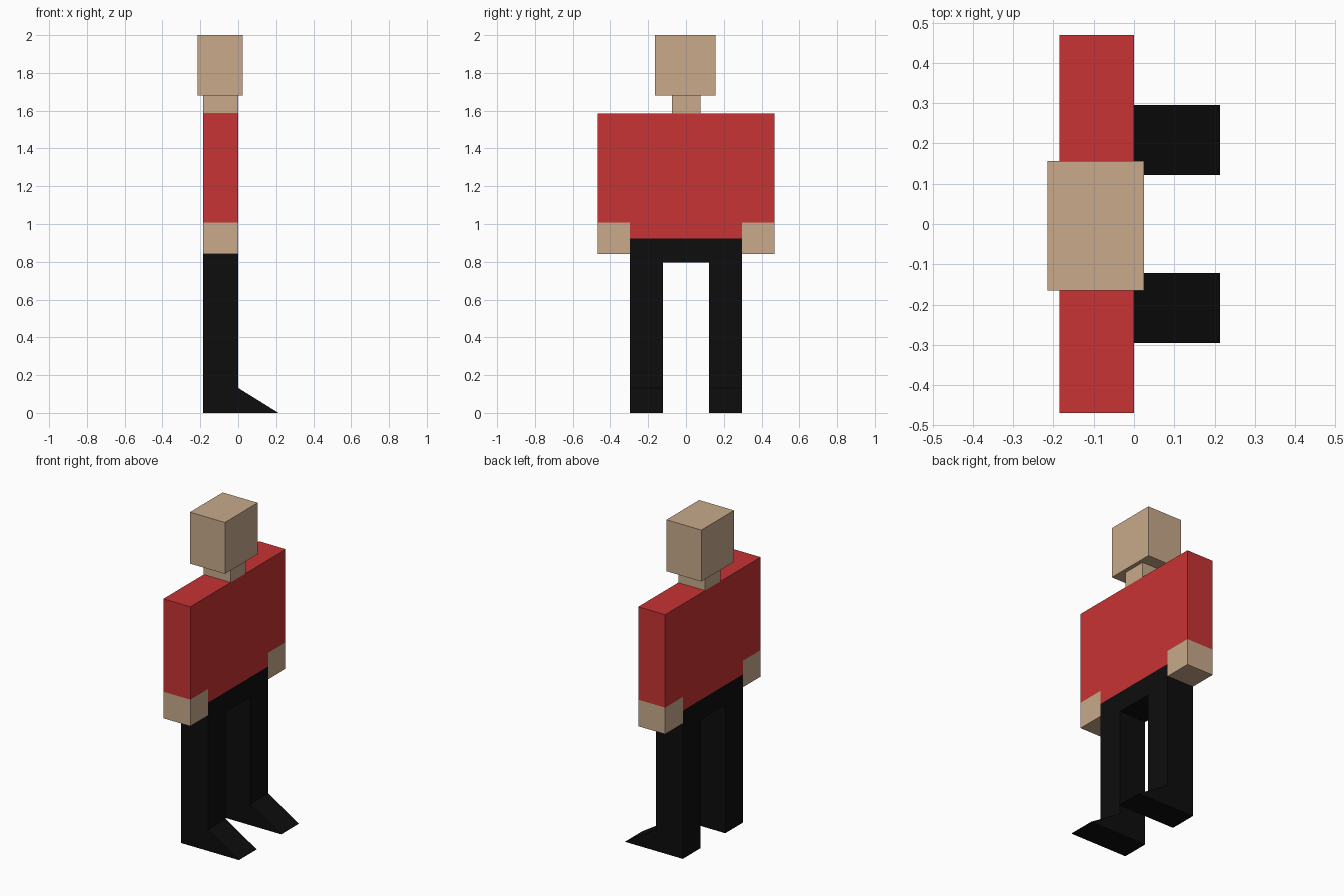
import bpy, bmesh

if "Cube" in bpy.data.objects:
    bpy.data.objects.remove(bpy.data.objects["Cube"])

BACK, FRONT = -0.185, 0.0   # body thickness along x


def material(name, rgb):
    m = bpy.data.materials.new(name)
    m.diffuse_color = (*rgb, 1)
    m.use_nodes = True
    m.node_tree.nodes["Principled BSDF"].inputs["Base Color"].default_value = m.diffuse_color
    return m


skin = material("skin", (0.58, 0.40, 0.26))
red = material("red_cloth", (0.58, 0.033, 0.033))
black = material("black_cloth", (0.004, 0.004, 0.004))


def extrude(name, base, offset, mat):
    """Solid made by sweeping a planar outline along an offset."""
    bm = bmesh.new()
    face = bm.faces.new([bm.verts.new(p) for p in base])
    swept = bmesh.ops.extrude_face_region(bm, geom=[face], use_keep_orig=True)
    verts = [g for g in swept["geom"] if isinstance(g, bmesh.types.BMVert)]
    bmesh.ops.translate(bm, verts=verts, vec=offset)
    bmesh.ops.recalc_face_normals(bm, faces=bm.faces)
    me = bpy.data.meshes.new(name)
    bm.to_mesh(me)
    bm.free()
    me.materials.append(mat)
    ob = bpy.data.objects.new(name, me)
    bpy.context.collection.objects.link(ob)
    return ob


def slab(name, yz, mat, x0=BACK, x1=FRONT):
    """Outline in y/z given thickness along x."""
    return extrude(name, [(x0, y, z) for y, z in yz], (x1 - x0, 0, 0), mat)


def box(name, x0, x1, y0, y1, z0, z1, mat):
    return slab(name, [(y0, z0), (y1, z0), (y1, z1), (y0, z1)], mat, x0, x1)


def mirrored(half):
    """Complete a symmetric outline from its +y half."""
    return half + [(-y, z) for y, z in reversed(half)]


# Head and neck
box("head", -0.215, 0.025, -0.165, 0.156, 1.68, 2.0, skin)
box("neck", BACK, FRONT, -0.073, 0.076, 1.585, 1.68, skin)

# Shirt with sleeves hanging at both sides
slab("shirt", mirrored([(0.469, 1.585), (0.469, 1.007), (0.296, 1.007), (0.296, 0.922)]), red)

# Hips and legs in one outline
slab("trousers", mirrored([(0.296, 0.922), (0.296, 0), (0.122, 0), (0.122, 0.797)]), black)

# Hands and wedge-shaped feet
for side, s in (("left", 1), ("right", -1)):
    y0, y1 = sorted((s * 0.296, s * 0.469))
    box(side + "_hand", BACK, FRONT, y0, y1, 0.842, 1.007, skin)
    extrude(side + "_foot", [(0, s * 0.122, 0), (0.213, s * 0.122, 0), (0, s * 0.122, 0.132)],
            (0, s * 0.174, 0), black)
